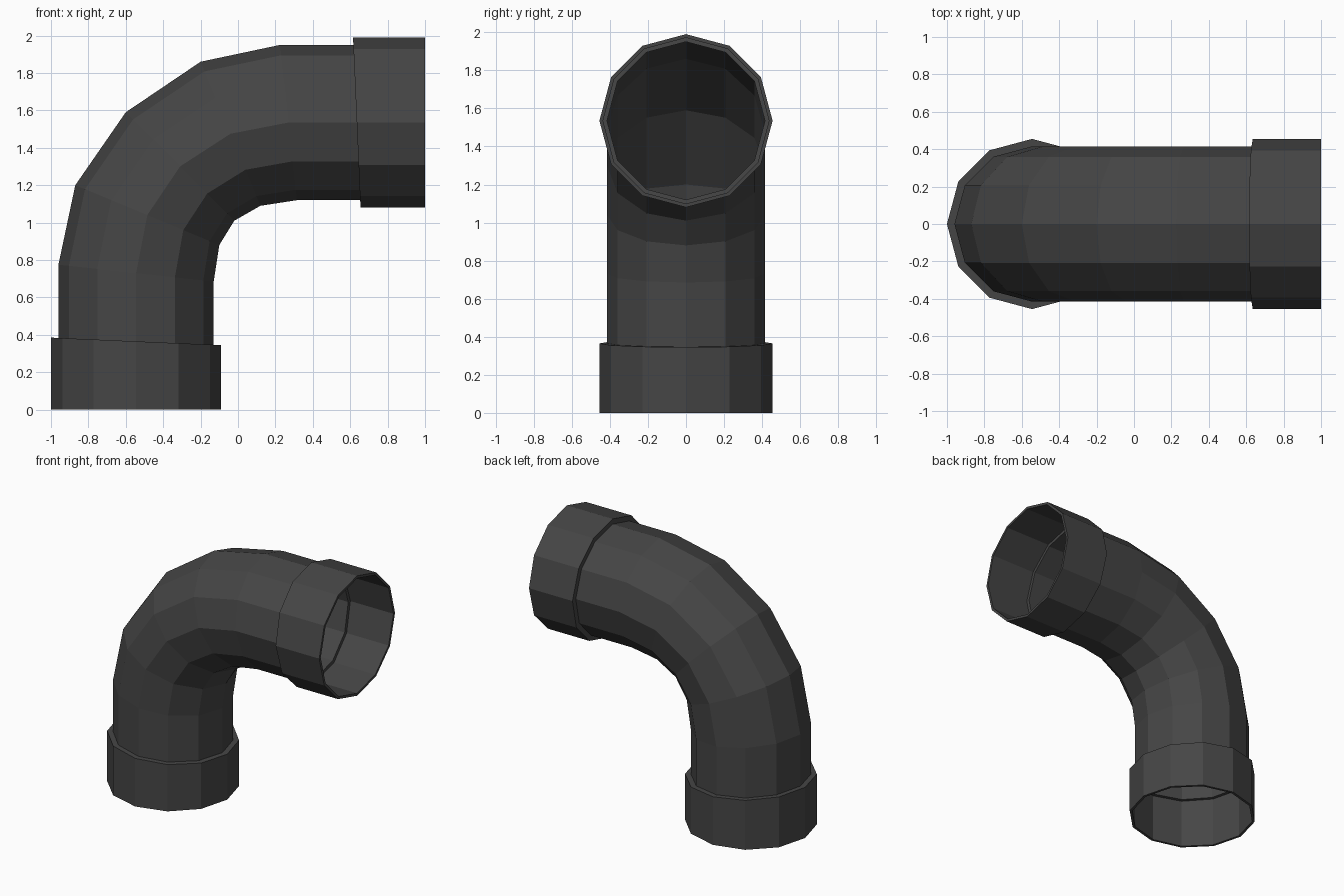
import bpy, bmesh, math
from mathutils import Vector

if "Cube" in bpy.data.objects:
    bpy.data.objects.remove(bpy.data.objects["Cube"])

SIDES = 12
R_PIPE, R_COLLAR, R_BORE = 0.415, 0.455, 0.436
AXIS_X = -0.545

mat = bpy.data.materials.new("dark_plastic")
mat.diffuse_color = (0.06, 0.06, 0.06, 1)
mat.use_nodes = True
mat.node_tree.nodes["Principled BSDF"].inputs["Base Color"].default_value = mat.diffuse_color


def mirror(p):
    """Reflect an (x, z) point across the diagonal of the elbow."""
    return (1 - p[1], 0.99 - p[0])


def ring(outer, inner, ry):
    """Twelve points around a ring given its outer and inner (x, z) ends."""
    o, i = Vector((outer[0], 0, outer[1])), Vector((inner[0], 0, inner[1]))
    c, h = (o + i) / 2, (o - i) / 2
    return [c + h * math.cos(a) + Vector((0, ry * math.sin(a), 0))
            for a in (2 * math.pi * k / SIDES for k in range(SIDES))]


def loft(name, rings):
    bm = bmesh.new()
    loops = [[bm.verts.new(p) for p in r] for r in rings]
    for a, b in zip(loops, loops[1:]):
        for k in range(SIDES):
            n = (k + 1) % SIDES
            bm.faces.new((a[k], a[n], b[n], b[k]))
    me = bpy.data.meshes.new(name)
    bm.to_mesh(me)
    bm.free()
    me.materials.append(mat)
    ob = bpy.data.objects.new(name, me)
    bpy.context.collection.objects.link(ob)
    # outer faces point away from the pipe axis
    return ob


def level(r, z, slope=0.0):
    """Ends of a ring on the upright axis, cut by a sloping plane."""
    return (AXIS_X - r, z + slope * r), (AXIS_X + r, z - slope * r)


# curved pipe: half the sections, then their mirror images
half = [level(R_PIPE, 0.365, 0.044),
        ((-0.96, 0.775), (-0.13, 0.685)),
        ((-0.87, 1.20), (-0.10, 0.88))]
middle = [((-0.60, 1.59), (-0.02, 1.01))]
sections = half + middle + [(mirror(o), mirror(i)) for o, i in reversed(half)]
loft("elbow_pipe", [ring(o, i, R_PIPE) for o, i in reversed(sections)])

# socket collars: ledge, outer wall, rim, bore and inner step
profile = [(R_PIPE, 0.365, 0.044), (R_COLLAR, 0.365, 0.044), (R_COLLAR, 0, 0),
           (R_BORE, 0, 0), (R_BORE, 0.362, 0.044), (R_PIPE, 0.362, 0.044)]
for name, flip in (("bottom_collar", False), ("side_collar", True)):
    rings = []
    for r, z, s in profile:
        o, i = level(r, z, s)
        if flip:
            o, i = mirror(o), mirror(i)
        rings.append(ring(o, i, r))
    ob = loft(name, rings)
    if flip:
        ob.data.flip_normals()

# make every part's faces point outward
for ob in bpy.context.collection.objects:
    bm = bmesh.new()
    bm.from_mesh(ob.data)
    bmesh.ops.recalc_face_normals(bm, faces=bm.faces)
    bm.to_mesh(ob.data)
    bm.free()
